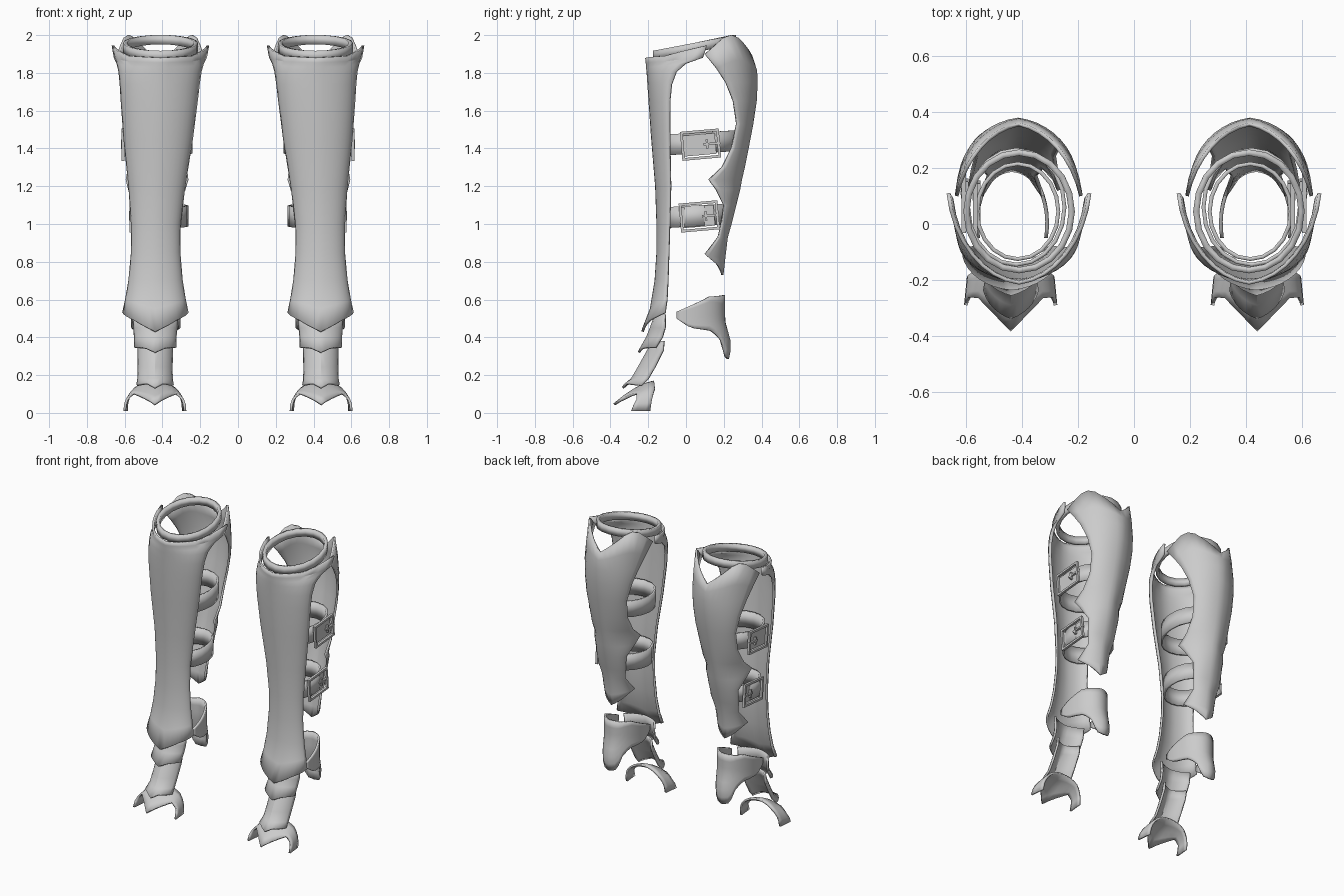
import bpy, bmesh, math
from math import sin, cos, pi, radians
from mathutils import Matrix, Vector

if "Cube" in bpy.data.objects:
    bpy.data.objects.remove(bpy.data.objects["Cube"])

steel = bpy.data.materials.new("grey_steel")
steel.diffuse_color = (0.6, 0.6, 0.6, 1)
steel.use_nodes = True
steel.node_tree.nodes["Principled BSDF"].inputs["Base Color"].default_value = steel.diffuse_color


def table(points, v):
    """Piecewise linear lookup in (key, value) pairs."""
    for (a, p), (b, q) in zip(points, points[1:]):
        if v <= b:
            return p + (q - p) * max(0, (v - a) / (b - a))
    return points[-1][1]


def axis_x(z):
    return table([(0, .44), (1.0, .435), (1.9, .41)], z)


def finish(name, bm, thick=0):
    bmesh.ops.recalc_face_normals(bm, faces=bm.faces)
    me = bpy.data.meshes.new(name)
    bm.to_mesh(me)
    bm.free()
    me.materials.append(steel)
    ob = bpy.data.objects.new(name, me)
    bpy.context.collection.objects.link(ob)
    if thick:
        m = ob.modifiers.new("thickness", 'SOLIDIFY')
        m.thickness, m.offset = thick, 0
    ob.modifiers.new("other_leg", 'MIRROR').use_mirror_merge = False
    bpy.context.view_layer.objects.active = ob
    ob.select_set(True)
    bpy.ops.object.shade_smooth_by_angle(angle=radians(35))
    ob.select_set(False)


def sheet(name, nu, nv, fn, thick=.013, closed=False):
    """Grid surface from fn(column, row)."""
    bm = bmesh.new()
    g = [[bm.verts.new(fn(i, j)) for i in range(nu)] for j in range(nv)]
    for j in range(nv - 1):
        for i in range(nu if closed else nu - 1):
            k = (i + 1) % nu
            bm.faces.new((g[j][i], g[j][k], g[j + 1][k], g[j + 1][i]))
    finish(name, bm, thick)


def shell(name, rows, amax, lift, nu=17, ridge=0):
    """Curved plate; rows of (z, middle y, edge y, half width, lift share)."""
    am = radians(amax)

    def fn(i, j):
        z, ya, ye, hw, share = rows[j]
        s = 2 * i / (nu - 1) - 1
        a = s * am
        y = ya + (ye - ya) * ((1 - cos(a)) / (1 - cos(am)) * (1 - ridge) + abs(s) * ridge)
        dz = share * table(lift[0] if j < len(rows) / 2 else lift[1], abs(s))
        return (axis_x(z) + hw * sin(a) / sin(am), y, z + dz)
    sheet(name, nu, len(rows), fn)


flat = [(0, 0), (1, 0)]

# Shin plate: pointed hem below, ears reaching back above
shell("shin_plate", [
    (.53, -.23, -.11, .17, 1), (.60, -.185, -.10, .155, .5), (.70, -.16, -.095, .138, 0),
    (.85, -.15, -.09, .125, 0), (1.0, -.15, -.085, .126, 0), (1.2, -.157, -.08, .145, 0),
    (1.45, -.178, -.085, .178, 0), (1.65, -.192, -.085, .198, 0), (1.74, -.198, -.075, .206, 0),
    (1.80, -.202, -.05, .214, .1), (1.83, -.205, .0, .225, .3), (1.855, -.207, .09, .24, .4),
    (1.88, -.21, .11, .252, 1)], 82,
    ([(0, -.1), (.5, -.04), (1, 0)], [(0, 0), (.5, .01), (1, .065)]), ridge=.15)

# Calf plate: scalloped sides, notched top, pointed tail
shell("calf_plate", [
    (.80, .192, .15, .075, 1), (.84, .2, .10, .11, .5), (.93, .215, .17, .085, 0),
    (1.0, .235, .187, .1, 0), (1.1, .26, .2, .11, 0), (1.18, .28, .16, .145, 0),
    (1.235, .29, .12, .16, 0), (1.3, .305, .19, .15, 0), (1.4, .325, .24, .14, 0),
    (1.53, .35, .268, .15, 0), (1.65, .368, .25, .175, 0), (1.75, .373, .21, .198, 0),
    (1.81, .37, .16, .212, .4), (1.86, .355, .10, .222, 1)], 72,
    ([(0, -.07), (1, 0)], [(0, .0), (.25, .06), (.5, .125), (.625, .14), (.75, .125), (1, .04)]),
    ridge=.2)

# Instep plates
shell("upper_instep_plate", [
    (.52, -.16, -.11, .118, 0), (.45, -.185, -.11, .112, 0), (.40, -.205, -.125, .107, 0),
    (.345, -.25, -.16, .107, 1)], 75, ([(0, -.01), (1, 0)], [(0, -.025), (.4, 0), (1, 0)]),
    nu=13, ridge=.4)
shell("lower_instep_plate", [
    (.38, -.17, -.115, .088, 0), (.33, -.2, -.12, .088, 0), (.24, -.25, -.165, .087, 0),
    (.18, -.285, -.2, .088, 0), (.145, -.335, -.235, .094, 1)], 75,
    (flat, [(0, -.012), (.35, .012), (1, 0)]), nu=13, ridge=.4)


# Toe plate: arch with a pointed beak
def toe(i, j):
    s = i / 8 - 1
    a, t, m = s * pi / 2, j / 4, abs(s)
    back = table([(0, -.17), (.5, -.165), (1, -.19)], m)
    front = table([(0, -.38), (.25, -.315), (.5, -.262), (.75, -.262), (1, -.29)], m)
    drop = table([(0, .12), (.25, .075), (.5, .025), (1, 0)], m)
    return (.44 + (.15 + .01 * t) * sin(a), back + (front - back) * t,
            .01 + .155 * cos(a) ** .8 - drop * t ** 1.5)


sheet("toe_plate", 17, 5, toe)


# Heel guard: band with a tongue hanging behind
def heel(i, j):
    s = i / 12 - 1
    t, m = j / 7, abs(s)
    a = s * radians(105)
    top = table([(0, .625), (.5, .615), (1, .535)], m)
    low = table([(0, .285), (.17, .295), (.26, .33), (.35, .40), (.5, .435), (.8, .45), (1, .50)], m)
    z = top + (low - top) * t
    flare = table([(.28, .02), (.36, .035), (.49, .0), (.63, 0)], z) * max(0, 1 - m)
    return (.435 + .125 * sin(a), -.05 + .25 * (cos(a) - cos(radians(105))) / (1 - cos(radians(105))) + flare, z)


sheet("heel_guard", 25, 8, heel)


# Straps and top collar: oval bands
def band(name, cx, hw, y0, y1, z, h, slope, thick):
    def fn(i, j):
        a = 2 * pi * i / 20
        y = (y0 + y1) / 2 + (y1 - y0) / 2 * sin(a)
        return (cx + hw * cos(a), y, z + slope * y + (j - .5) * h)
    sheet(name, 20, 2, fn, thick, True)


band("top_collar", .41, .188, -.165, .255, 1.925, .05, .2, .022)
band("upper_strap", .42, .172, -.145, .265, 1.425, .11, .06, .014)
band("lower_strap", .415, .145, -.125, .215, 1.04, .11, .06, .014)


# Buckles on the outer side: frame, prong and strap tongue
def buckle(name, x, y, z):
    bm = bmesh.new()

    def box(dx, dy, dz, sx, sy, sz):
        bmesh.ops.create_cube(bm, size=1, matrix=Matrix.Translation((dx, dy, dz)) @ Matrix.Diagonal((sx, sy, sz, 1)))
    for e in (-1, 1):
        box(0, 0, e * .07, .016, .205, .014)
        box(0, e * .096, 0, .016, .014, .15)
    box(.004, .06, 0, .012, .09, .012)
    box(.004, .035, 0, .014, .012, .05)
    box(-.012, -.005, 0, .012, .17, .11)
    bmesh.ops.transform(bm, verts=bm.verts,
                        matrix=Matrix.Translation((x, y, z)) @ Matrix.Rotation(radians(5), 4, 'X'))
    finish(name, bm)


buckle("upper_buckle", .608, .077, 1.42)
buckle("lower_buckle", .566, .07, 1.04)
